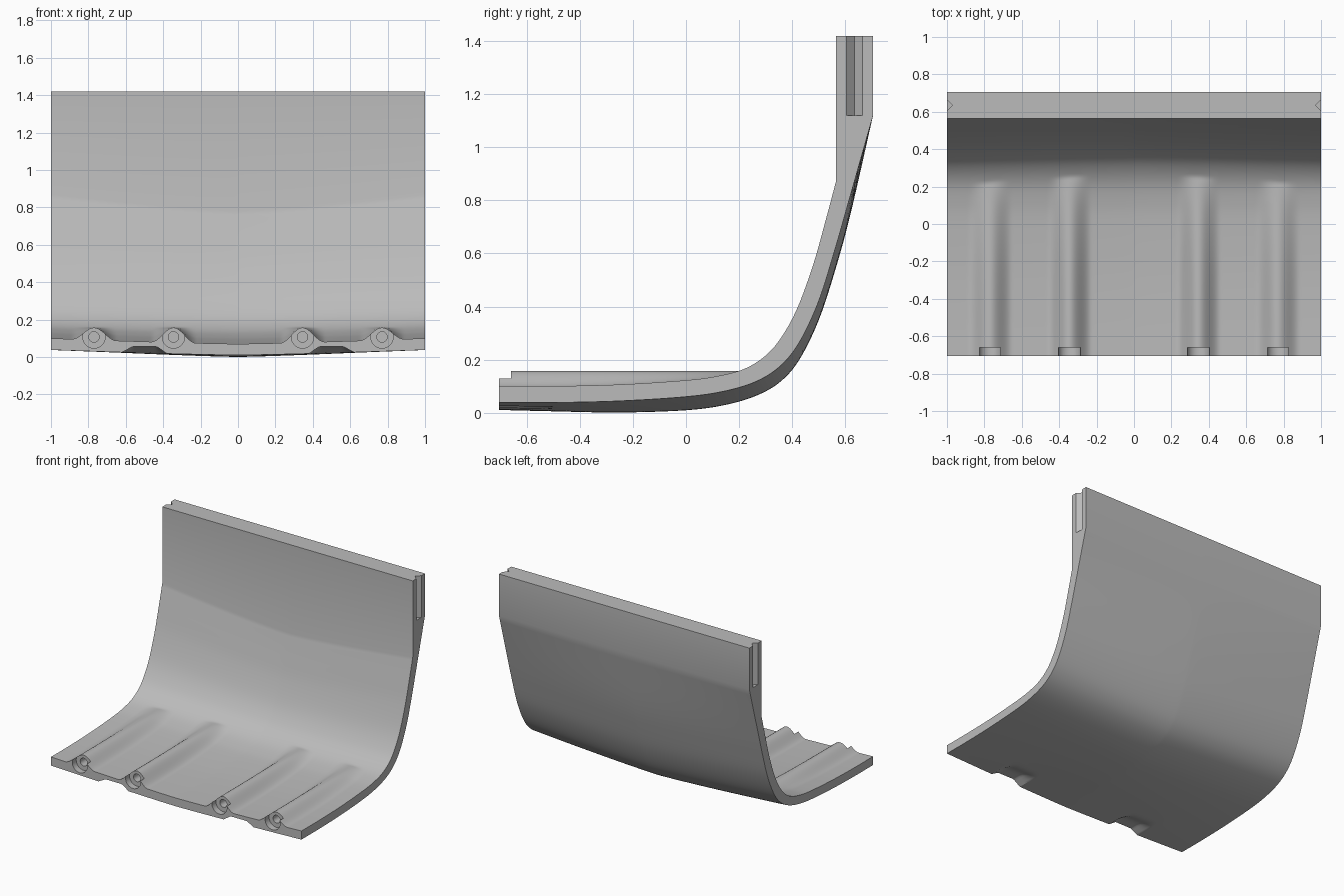
import bpy, bmesh, math
from mathutils import Vector, Matrix

if "Cube" in bpy.data.objects:
    bpy.data.objects.remove(bpy.data.objects["Cube"], do_unlink=True)

grey = bpy.data.materials.new("plain grey")
grey.use_nodes = True
COLOUR = (0.5, 0.5, 0.5, 1)
grey.diffuse_color = COLOUR
grey.node_tree.nodes["Principled BSDF"].inputs["Base Color"].default_value = COLOUR

COLUMNS, STEPS = 200, 7
RIBS = (-0.77, -0.345, 0.345, 0.77)
RIB_TOP, RIB_HALF = 0.157, 0.12

# Side profiles: y, z at the side edges, and how strongly the middle sags
INNER = [(-.705, .10, 1), (-.5, .10, 1), (-.25, .106, 1), (0, .122, 1), (.12, .138, 1),
         (.22, .165, 1), (.3, .215, 1.2), (.36, .285, 1.6), (.42, .395, 2.1),
         (.48, .56, 2.7), (.525, .72, 3), (.565, .87, 3)]
OUTER = [(-.705, .038, .93), (-.5, .038, 1.1), (-.25, .044, 1.45), (0, .06, 1.7),
         (.15, .082, 1.75), (.27, .12, 1.8), (.36, .18, 2), (.43, .27, 2.2),
         (.5, .42, 2.4), (.56, .61, 2.7), (.62, .82, 2.4), (.705, 1.12, 0)]


def smooth_path(points):
    """Catmull-Rom path through the points, then a straight rise to the top edge."""
    p = [Vector(q) for q in points]
    p = [2 * p[0] - p[1]] + p + [2 * p[-1] - p[-2]]
    path = []
    for a, b, c, d in zip(p, p[1:], p[2:], p[3:]):
        for i in range(STEPS):
            t = i / STEPS
            path.append(b + (c - a) * t / 2 + (a - 2.5 * b + 2 * c - d / 2) * t * t
                        + (1.5 * (b - c) + (d - a) / 2) * t ** 3)
    return path + [p[-2], Vector((p[-2].x, 1.42, 0))]


def clamp(v):
    return max(0, min(1, v))


def sag(x):
    return 0.03 * (1 - abs(x) ** 1.3)


def inner_point(x, q):
    """Upper surface, with level ribs that fade into the rising curve."""
    z = q.y - sag(x) * q.z
    if z < RIB_TOP:
        d = min(abs(x - r) for r in RIBS)
        if d < RIB_HALF:
            z += (RIB_TOP - z) * (0.5 + 0.5 * math.cos(math.pi * d / RIB_HALF))
    return (x, q.x, z)


def outer_point(x, q):
    """Lower surface, with two finger recesses under the front edge."""
    z = q.y - sag(x) * q.z
    if q.x < -0.5:
        across = clamp((0.12 - abs(abs(x) - 0.5)) / 0.055)
        along = clamp((-0.5 - q.x) / 0.14)
        along = along * along * (3 - 2 * along)
        z += max(0, 0.055 - z) * across * along
    return (x, q.x, z)


def make_object(name, bm):
    bmesh.ops.recalc_face_normals(bm, faces=bm.faces)
    mesh = bpy.data.meshes.new(name)
    bm.to_mesh(mesh)
    bm.free()
    mesh.materials.append(grey)
    obj = bpy.data.objects.new(name, mesh)
    bpy.context.collection.objects.link(obj)
    return obj


# Curved panel
bm = bmesh.new()
inner, outer = smooth_path(INNER), smooth_path(OUTER)
rings = []
for i in range(COLUMNS + 1):
    x = -1 + 2 * i / COLUMNS
    ring = [bm.verts.new(inner_point(x, q)) for q in inner]
    ring += [bm.verts.new(outer_point(x, q)) for q in reversed(outer)]
    rings.append(ring)
n = len(rings[0])
for a, b in zip(rings, rings[1:]):
    for j in range(n):
        k = (j + 1) % n
        bm.faces.new((a[j], a[k], b[k], b[j]))
for ring in (rings[0], rings[-1]):
    for j in range(n // 2 - 1):
        bm.faces.new((ring[j], ring[j + 1], ring[n - 2 - j], ring[n - 1 - j]))
panel = make_object("curved_panel", bm)


def rod_cutters(name, radius, back):
    """One cylinder along y in the front end of every rib."""
    bm = bmesh.new()
    for x in RIBS:
        place = Matrix.Translation((x, (back - 0.8) / 2, 0.107)) @ Matrix.Rotation(math.pi / 2, 4, 'X')
        bmesh.ops.create_cone(bm, cap_ends=True, segments=40, radius1=radius, radius2=radius,
                              depth=back + 0.8, matrix=place)
    return make_object(name, bm)


# V-shaped slots in the upper side edges
bm = bmesh.new()
for s in (-1, 1):
    corners = [(s * 0.97, 0.635), (s * 1.03, 0.575), (s * 1.03, 0.695)]
    face = bm.faces.new([bm.verts.new((x, y, 1.12)) for x, y in corners])
    top = bmesh.ops.extrude_face_region(bm, geom=[face])["geom"]
    bmesh.ops.translate(bm, vec=(0, 0, 0.4), verts=[v for v in top if isinstance(v, bmesh.types.BMVert)])
slots = make_object("slot_cutter", bm)

# Cut the hinge sockets, pin holes and slots
bpy.context.view_layer.objects.active = panel
panel.select_set(True)
for cutter in (rod_cutters("socket_cutter", 0.06, -0.66), rod_cutters("pin_hole_cutter", 0.028, -0.4), slots):
    cutter.hide_render = True
    mod = panel.modifiers.new(cutter.name, 'BOOLEAN')
    mod.operation = 'DIFFERENCE'
    mod.solver = 'EXACT'
    mod.object = cutter
    bpy.ops.object.modifier_apply(modifier=mod.name)
    bpy.data.objects.remove(cutter, do_unlink=True)

bpy.ops.object.shade_smooth_by_angle(angle=math.radians(30))
